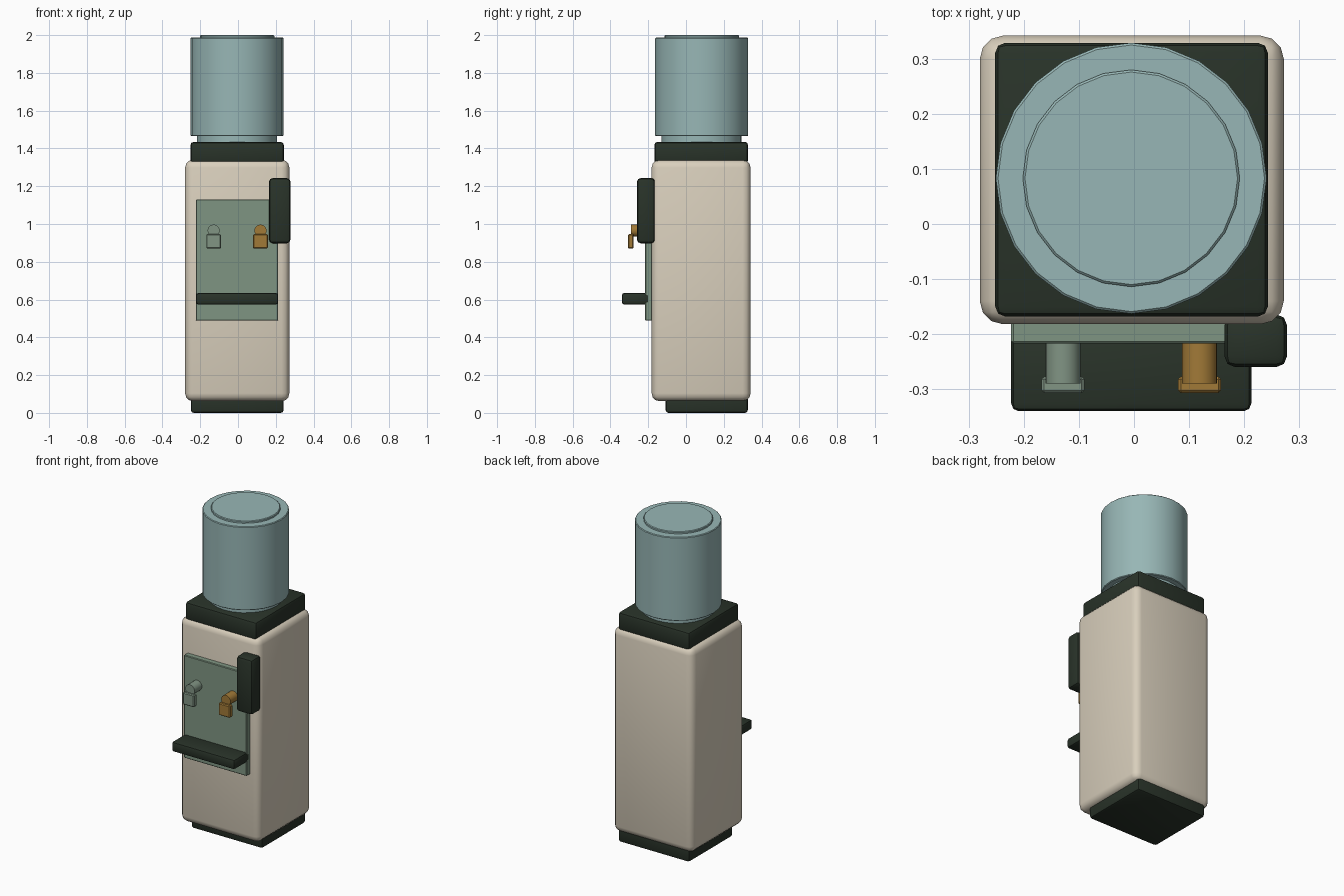
import bpy, math

if "Cube" in bpy.data.objects:
    bpy.data.objects.remove(bpy.data.objects["Cube"])


def material(name, rgb):
    m = bpy.data.materials.new(name)
    m.diffuse_color = (*[(c / 255) ** 2.2 for c in rgb], 1)
    m.use_nodes = True
    m.node_tree.nodes["Principled BSDF"].inputs["Base Color"].default_value = m.diffuse_color
    return m


CREAM = material("cream", (216, 206, 187))
DARK = material("dark green", (45, 54, 45))
PANEL = material("sage green", (126, 148, 129))
COLD = material("grey green", (128, 147, 131))
AMBER = material("amber", (160, 121, 58))
WATER = material("bottle blue", (150, 181, 180))


def finish(name, mat, bevel, segments):
    ob = bpy.context.object
    ob.name = name
    ob.data.materials.append(mat)
    bpy.ops.object.transform_apply(location=False, rotation=True, scale=True)
    if bevel:
        mod = ob.modifiers.new("rounded edges", 'BEVEL')
        mod.width, mod.segments = bevel, segments
        mod.limit_method = 'ANGLE'
        mod.angle_limit = math.radians(40)
        bpy.ops.object.modifier_apply(modifier=mod.name)
    bpy.ops.object.shade_smooth_by_angle(angle=math.radians(35))
    return ob


def box(name, mat, x, y, z, bevel=0.0, segments=2):
    """Box from (min, max) ranges on each axis."""
    bpy.ops.mesh.primitive_cube_add(size=1, location=[sum(r) / 2 for r in (x, y, z)])
    bpy.context.object.scale = [r[1] - r[0] for r in (x, y, z)]
    return finish(name, mat, bevel, segments)


def cylinder(name, mat, radius, start, end, sides=24, bevel=0.0, along_y=False):
    mid = [(a + b) / 2 for a, b in zip(start, end)]
    depth = math.dist(start, end)
    bpy.ops.mesh.primitive_cylinder_add(
        vertices=sides, radius=radius, depth=depth, location=mid,
        rotation=(math.pi / 2 if along_y else 0, 0, 0))
    return finish(name, mat, bevel, 1)


# Cabinet with its plinth and top collar
box("cabinet", CREAM, (-0.28, 0.272), (-0.182, 0.342), (0.062, 1.34), 0.042, 3)
box("plinth", DARK, (-0.25, 0.242), (-0.108, 0.327), (0.0, 0.12), 0.015)
box("top_collar", DARK, (-0.252, 0.243), (-0.168, 0.329), (1.32, 1.435), 0.018)

# Water bottle: neck, barrel and raised end disc
cx, cy = -0.005, 0.083
cylinder("bottle_neck", WATER, 0.212, (cx, cy, 1.42), (cx, cy, 1.48))
cylinder("bottle_barrel", WATER, 0.246, (cx, cy, 1.465), (cx, cy, 1.987), bevel=0.004)
cylinder("bottle_end", WATER, 0.197, (cx, cy, 1.97), (cx, cy, 2.0), bevel=0.004)

# Dispensing panel and drip tray
box("front_panel", PANEL, (-0.223, 0.212), (-0.217, -0.175), (0.488, 1.13), 0.004, 1)
box("drip_tray", DARK, (-0.223, 0.213), (-0.34, -0.19), (0.573, 0.635), 0.014)

# Cup holder on the right
box("cup_holder", DARK, (0.164, 0.278), (-0.26, -0.164), (0.898, 1.243), 0.02)

# Pair of taps: horizontal pipe with a square spout at its end
for side, x, mat in (("cold", -0.129, COLD), ("hot", 0.119, AMBER)):
    cylinder(side + "_tap_pipe", mat, 0.032, (x, -0.29, 0.965), (x, -0.21, 0.965),
             sides=20, along_y=True)
    box(side + "_tap_spout", mat, (x - 0.039, x + 0.039), (-0.307, -0.277),
        (0.87, 0.946), 0.005, 1)
